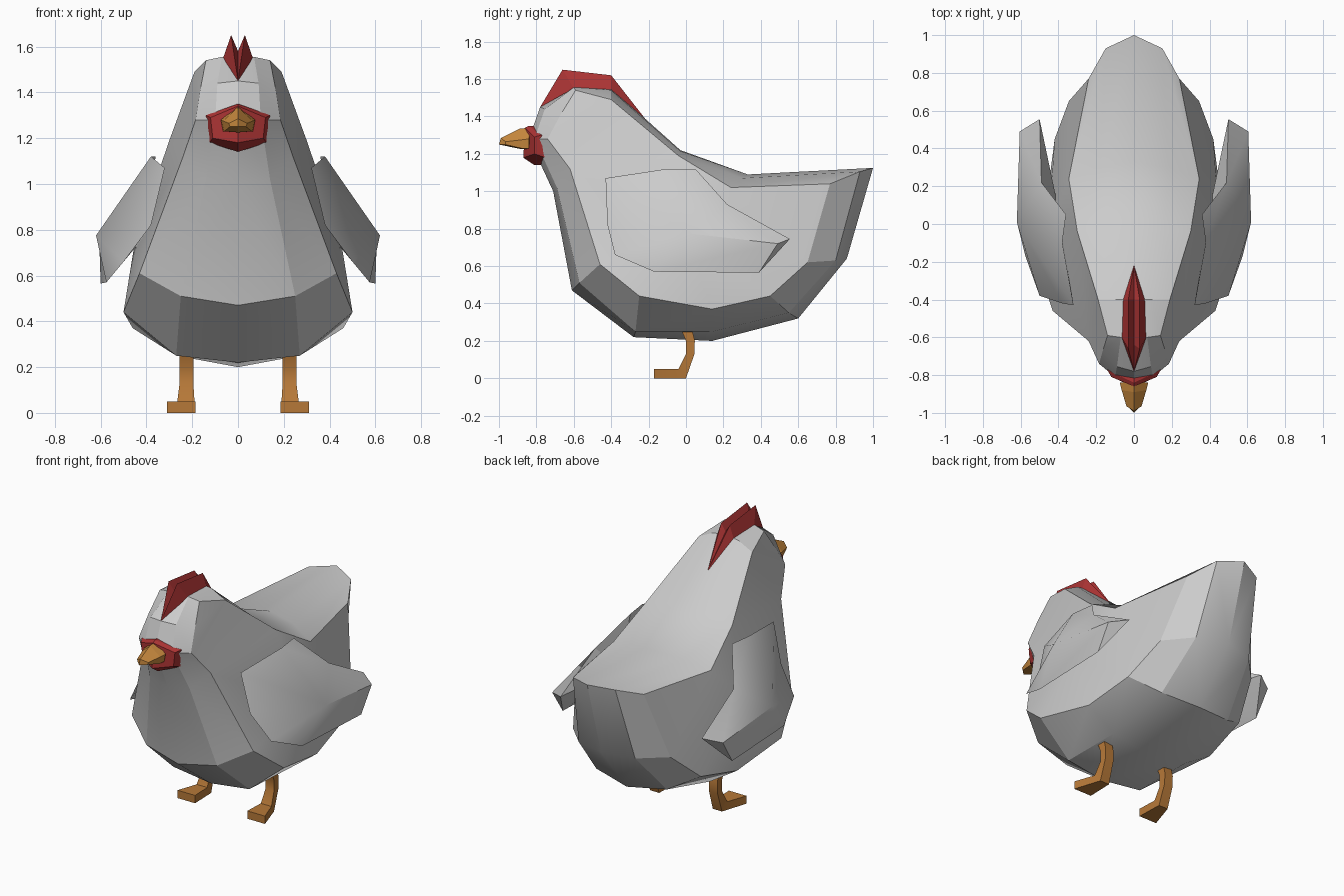
import bpy, bmesh, math
from mathutils import Vector

if "Cube" in bpy.data.objects:
    bpy.data.objects.remove(bpy.data.objects["Cube"])


def material(name, rgb):
    m = bpy.data.materials.new(name)
    m.diffuse_color = (*rgb, 1)
    m.use_nodes = True
    m.node_tree.nodes["Principled BSDF"].inputs["Base Color"].default_value = m.diffuse_color
    return m


GREY = material("feather_grey", (0.60, 0.60, 0.60))
RED = material("comb_red", (0.42, 0.035, 0.035))
ORANGE = material("beak_orange", (0.60, 0.26, 0.05))
BROWN = material("leg_orange", (0.47, 0.19, 0.04))


def build(name, verts, faces, mat, smooth=0):
    """Right half from points and faces, mirrored across x = 0."""
    bm = bmesh.new()
    for side in (1, -1):
        vs = [bm.verts.new((x * side, y, z)) for x, y, z in verts]
        for f in faces:
            bm.faces.new([vs[i] for i in f])
    bmesh.ops.remove_doubles(bm, verts=bm.verts[:], dist=0.0005)
    bmesh.ops.recalc_face_normals(bm, faces=bm.faces[:])
    me = bpy.data.meshes.new(name)
    bm.to_mesh(me)
    bm.free()
    me.materials.append(mat)
    ob = bpy.data.objects.new(name, me)
    bpy.context.collection.objects.link(ob)
    if smooth:
        bpy.context.view_layer.objects.active = ob
        ob.select_set(True)
        bpy.ops.object.shade_smooth_by_angle(angle=math.radians(smooth))
        ob.select_set(False)
    return ob


def strips(rows, closed):
    """Quads between neighbouring rows of equal length."""
    n = len(rows[0])
    verts = [p for r in rows for p in r]
    faces = []
    for a in range(len(rows) - 1):
        for i in range(n if closed else n - 1):
            j = (i + 1) % n
            faces.append((a * n + i, a * n + j, (a + 1) * n + j, (a + 1) * n + i))
    return verts, faces


# Body: centre outline, intermediate loop and side ridge, crown to chest to tail
centre = [(0, -.60, 1.56), (0, -.78, 1.45), (0, -.84, 1.28), (0, -.71, 1.0),
          (0, -.61, .47), (0, -.28, .22), (0, .14, .20), (0, .60, .32),
          (0, .86, .64), (0, 1.0, 1.125), (0, .33, 1.09), (0, -.03, 1.22), (0, -.40, 1.55)]
middle = [(.07, -.60, 1.555), (.09, -.755, 1.44), (.10, -.81, 1.28), (.14, -.69, 1.02),
          (.25, -.57, .51), (.27, -.27, .25), (.27, .14, .25), (.25, .55, .35),
          (.20, .80, .63), (.15, .93, 1.105), (.18, .30, 1.07), (.16, -.03, 1.215), (.09, -.40, 1.54)]
ridge = [(.14, -.59, 1.54), (.165, -.67, 1.41), (.185, -.74, 1.28), (.24, -.62, 1.12),
         (.43, -.46, .61), (.50, -.25, .44), (.46, .14, .37), (.42, .45, .44),
         (.345, .65, .62), (.24, .77, 1.04), (.345, .24, 1.02), (.30, -.04, 1.19), (.19, -.40, 1.49)]
verts, faces = strips([centre, middle, ridge], True)
A, B, C, D, E, F, G, H, I, J, K, L, M = range(26, 39)
verts.append((.45, .0, .75))  # flank bulge beneath the wing
S = 39
faces += [(M, A, B, C), (M, C, D, L), (K, H, I, J)]
flank = [L, D, E, F, G, H, K]
faces += [(flank[i], flank[(i + 1) % 7], S) for i in range(7)]
build("body", verts, faces, GREY, 25)

# Wings: upper and lower outer panels meeting in a crease, closed inside the body
wing = [(.32, -.43, 1.07), (.38, -.10, 1.12), (.36, .05, 1.12), (.49, .22, .93),
        (.50, .555, .745), (.60, .39, .565), (.575, -.17, .57), (.50, -.38, .66),
        (.38, -.42, .82), (.62, .01, .775), (.605, .49, .72), (.40, .08, .78)]
faces = [(0, 1, 9), (1, 2, 3, 9), (3, 4, 10, 9), (4, 5, 10),
         (10, 5, 6, 9), (9, 6, 7), (9, 7, 8, 0)]
faces += [(i, (i + 1) % 9, 11) for i in range(9)]
build("wings", wing, faces, GREY, 25)

# Comb: two blades with a groove between them
comb = [(0, -.78, 1.45), (.065, -.60, 1.55), (.065, -.40, 1.52), (0, -.22, 1.39),
        (.03, -.66, 1.65), (.03, -.40, 1.62), (0, -.64, 1.58), (0, -.40, 1.57)]
build("comb", comb, [(0, 1, 4), (1, 2, 5, 4), (2, 3, 5), (0, 4, 6),
                     (4, 5, 7, 6), (5, 3, 7)], RED)

# Wattle: bevelled collar around the beak
front = [(0, -.86, 1.34), (.12, -.81, 1.29), (.11, -.81, 1.20), (0, -.87, 1.18)]
rim = [(0, -.84, 1.35), (.14, -.775, 1.30), (.125, -.75, 1.18), (0, -.81, 1.14)]
back = [(x * .9, y + .08, z) for x, y, z in rim]
verts, faces = strips([front, rim, back], False)
build("wattle", verts, faces + [(0, 1, 2, 3), (8, 9, 10, 11)], RED)

# Beak: tapered wedge with a blunt tip
base = [(0, -.83, 1.34), (.075, -.84, 1.28), (.065, -.84, 1.23), (0, -.84, 1.225)]
brow = [(0, -.89, 1.335), (.065, -.88, 1.275), (.06, -.88, 1.23), (0, -.88, 1.225)]
tip = [(0, -.99, 1.285), (.04, -.965, 1.265), (.035, -.965, 1.25), (0, -1.0, 1.25)]
verts, faces = strips([base, brow, tip], False)
build("beak", verts, faces + [(0, 1, 2, 3), (8, 9, 10, 11)], ORANGE)

# Legs: bent shank and splayed foot, as (y, z, inner x, outer x) cross-section edges
leg_front = [(-.03, .27, .195, .255), (.0, .20, .195, .255), (.0, .13, .195, .255),
             (-.04, .05, .19, .265), (-.17, .05, .185, .31)]
leg_back = [(.03, .27, .195, .255), (.047, .20, .195, .255), (.045, .13, .195, .255),
            (.0, .0, .19, .255), (-.17, .0, .185, .31)]
rows = [[(f[2], f[0], f[1]), (f[3], f[0], f[1]), (b[3], b[0], b[1]), (b[2], b[0], b[1])]
        for f, b in zip(leg_front, leg_back)]
verts, faces = strips(rows, True)
n = len(verts)
build("legs", verts, faces + [(0, 1, 2, 3), (n - 4, n - 3, n - 2, n - 1)], BROWN, 30)
